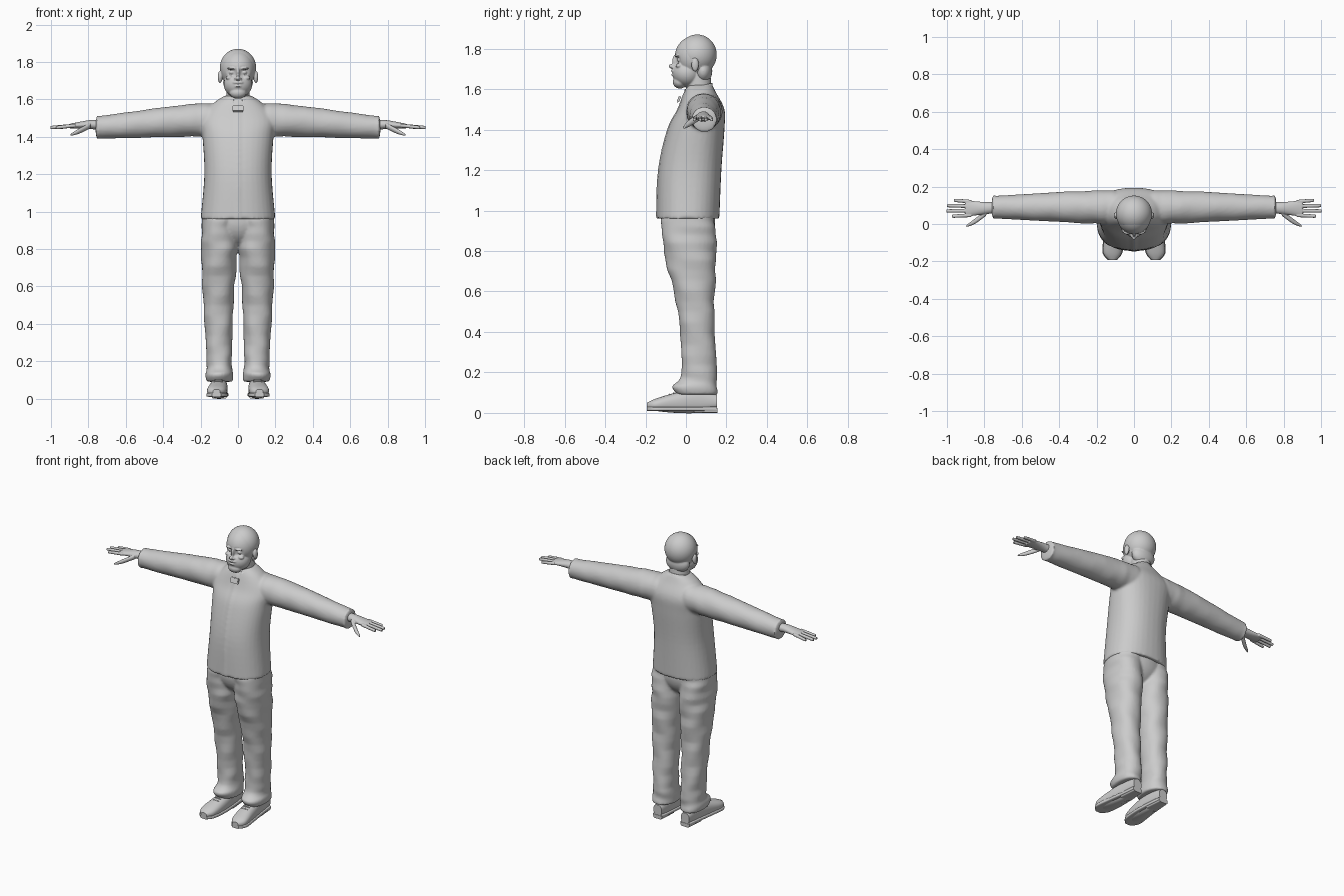
import bpy, bmesh, math
from mathutils import Vector, Matrix

cube = bpy.data.objects.get("Cube")
if cube:
    bpy.data.objects.remove(cube, do_unlink=True)

grey = bpy.data.materials.new("plain grey")
grey.use_nodes = True
colour = (.6, .6, .6, 1)
grey.diffuse_color = colour
grey.node_tree.nodes["Principled BSDF"].inputs["Base Color"].default_value = colour

SIDES = {"left": 1, "right": -1}


def spline(rows, steps=6):
    """Resample rows of numbers with a smooth curve through them."""
    out = []
    last = len(rows) - 1
    for i in range(last):
        before, start = rows[max(i - 1, 0)], rows[i]
        end, after = rows[i + 1], rows[min(i + 2, last)]
        for k in range(steps):
            t = k / steps
            row = []
            for p, q, r, s in zip(before, start, end, after):
                leave, arrive = (r - p) / 2, (s - q) / 2
                bend = 3 * (r - q) - 2 * leave - arrive
                twist = leave + arrive - 2 * (r - q)
                row.append(q + t * (leave + t * (bend + t * twist)))
            out.append(row)
    return out + [list(rows[last])]


def loft(bm, axis, rows, side=1, power=2, fold=0, sides=36):
    """Closed skin over rows: position, centre u, centre v, radius u, radius v (or one radius)."""
    rings = []
    for row in spline(rows):
        position, centre_u, centre_v, radius_u, radius_v = (*row, row[-1])[:5]
        ring = []
        for k in range(sides):
            angle = math.tau * k / sides
            c, s = math.cos(angle), math.sin(angle)
            # Folds are gentle ripples that wander around the limb
            ripple = math.sin(55 * position + 2 * angle) * math.sin(23 * position - angle)
            swell = 1 + fold * ripple
            u = centre_u + radius_u * swell * math.copysign(abs(c) ** (2 / power), c)
            v = centre_v + radius_v * swell * math.copysign(abs(s) ** (2 / power), s)
            x, y, z = {"x": (position, u, v), "y": (u, position, v), "z": (u, v, position)}[axis]
            ring.append(bm.verts.new((side * x, y, z)))
        rings.append(ring)
    for lower, upper in zip(rings, rings[1:]):
        for k in range(sides):
            bm.faces.new((lower[k - 1], lower[k], upper[k], upper[k - 1]))
    bm.faces.new(rings[0])
    bm.faces.new(rings[-1])


def ball(bm, centre, size, side=1):
    """Ellipsoid with the given half sizes."""
    x, y, z = centre
    place = Matrix.Translation((side * x, y, z)) @ Matrix.Diagonal((*size, 1))
    bmesh.ops.create_uvsphere(bm, u_segments=48, v_segments=32, radius=1, matrix=place)


def push(bm, centre, radius, offset):
    """Move the surface near a point, fading out with distance."""
    for vert in bm.verts:
        strength = 1 - (vert.co - Vector(centre)).length / radius
        if strength > 0:
            vert.co += Vector(offset) * strength


def finish(name, bm, voxel=0, smooth=3):
    """Make the object; with a voxel size, blend its pieces into one skin."""
    bmesh.ops.recalc_face_normals(bm, faces=bm.faces)
    mesh = bpy.data.meshes.new(name)
    bm.to_mesh(mesh)
    bm.free()
    mesh.materials.append(grey)
    part = bpy.data.objects.new(name, mesh)
    bpy.context.collection.objects.link(part)
    if voxel:
        blend = part.modifiers.new("blend", "REMESH")
        blend.mode = "VOXEL"
        blend.voxel_size = voxel
        blend.use_smooth_shade = True
        soften = part.modifiers.new("soften", "SMOOTH")
        soften.iterations = smooth
    else:
        bpy.ops.object.select_all(action="DESELECT")
        part.select_set(True)
        bpy.context.view_layer.objects.active = part
        bpy.ops.object.shade_smooth_by_angle(angle=math.radians(40))
    return part


# Jacket: torso, front placket, sleeves and cuff rims
torso = [(.96, 0, .01, .2, .155), (1.2, 0, .02, .18, .155), (1.4, 0, .05, .19, .14),
         (1.5, 0, .075, .2, .115), (1.58, 0, .07, .13, .08), (1.62, 0, .07, .07, .06)]
sleeve = [(.1, .09, 1.49, .09), (.3, .09, 1.485, .085), (.75, .09, 1.45, .06)]
bm = bmesh.new()
loft(bm, "z", torso, power=2.3)
loft(bm, "z", [(z, x, y - depth, .014, .004) for z, x, y, width, depth in torso[:-1]])
for side in SIDES.values():
    loft(bm, "x", sleeve, side, fold=.03)
    ball(bm, (.75, .09, 1.45), (.012, .064, .064), side)
finish("jacket", bm, voxel=.008, smooth=5)

# Standing collar, open at the front and higher at the back
bm = bmesh.new()
columns = []
for k in range(33):
    angle = math.radians(10 * k - 70)
    back = 1 + math.sin(angle)
    columns.append([bm.verts.new((radius * math.cos(angle), .06 + radius * math.sin(angle),
                                  height + .015 * back))
                    for radius, height in ((.085, 1.55), (.074, 1.575), (.07, 1.6))])
for a, b in zip(columns, columns[1:]):
    for j in range(2):
        bm.faces.new((a[j], b[j], b[j + 1], a[j + 1]))
collar = finish("collar", bm)
collar.modifiers.new("thickness", "SOLIDIFY").thickness = .008

# Loose collar tab at the throat
bm = bmesh.new()
place = Matrix.Translation((0, -.035, 1.55)) @ Matrix.Rotation(-.4, 4, "X")
bmesh.ops.create_cube(bm, size=1, matrix=place @ Matrix.Diagonal((.06, .012, .035, 1)))
bmesh.ops.bevel(bm, geom=bm.edges[:], offset=.004, segments=2, affect="EDGES")
finish("collar_tab", bm)

# Trousers: hips and two legs with loose hems
leg = [(1, .1, .01, .09, .13), (.8, .1, .02, .097, .13), (.5, .105, .05, .08, .09),
       (.2, .1, .065, .067, .088), (.13, .1, .045, .074, .11), (.09, .1, .055, .07, .1)]
bm = bmesh.new()
ball(bm, (0, .015, .95), (.18, .13, .14))
for side in SIDES.values():
    loft(bm, "z", leg, side, power=2.2, fold=.05)
finish("trousers", bm, voxel=.008, smooth=4)

upper = [(-.193, .115, .035, .02, .015), (-.15, .115, .04, .05, .03), (-.05, .105, .05, .05),
         (.06, .1, .06, .04, .06), (.153, .1, .055, .03, .035)]
upper[2] += (.05,)
palm = [(.72, .09, 1.46, .03, .025), (.79, .085, 1.465, .032, .024), (.9, .083, 1.457, .044, .012)]
thumb = [(.79, .06, 1.46, .016), (.85, .015, 1.43, .014), (.895, -.01, 1.41, .006)]
for word, side in SIDES.items():
    # Shoe upper with a flat sole, a heel and laces
    bm = bmesh.new()
    loft(bm, "y", upper, side, power=2.3)
    finish(word + "_shoe", bm)
    bm = bmesh.new()
    loft(bm, "y", [(y, x, .02, width + .004, .011) for y, x, z, width, height in upper], side, power=5)
    loft(bm, "y", [(.04, .1, .012, .04, .012), (.155, .1, .012, .03, .012)], side, power=5)
    finish(word + "_sole", bm)
    bm = bmesh.new()
    for i in range(3):
        ball(bm, (.105, .02 * i - .08, .09 + .007 * i), (.025, .004, .005), side)
    finish(word + "_laces", bm)

    # Hand: palm, thumb and four fingers that fan out
    bm = bmesh.new()
    loft(bm, "x", palm, side)
    loft(bm, "x", thumb, side)
    for i in range(4):
        y = .047 + .024 * i
        y_tip = .042 + .028 * i
        reach = 1.004 - .016 * (i - 1.4) ** 2
        loft(bm, "x", [(.87, y, 1.46, .01), (reach - .01, y_tip, 1.45, .009),
                       (reach, y_tip, 1.448, .005)], side)
    finish(word + "_hand", bm, voxel=.003, smooth=2)

# Head: skull with eye sockets, bearded jaw, neck, nose, lips, eyes, brows and ears
bm = bmesh.new()
ball(bm, (0, .045, 1.76), (.092, .1, .103))
ball(bm, (0, .005, 1.68), (.076, .072, .07))
ball(bm, (0, -.03, 1.635), (.045, .035, .032))
for side in SIDES.values():
    push(bm, (.034 * side, -.05, 1.745), .035, (0, .018, 0))
    ball(bm, (.034, -.03, 1.744), (.014, .014, .011), side)
    ball(bm, (.034, -.045, 1.765), (.024, .012, .006), side)
    ball(bm, (.045, -.035, 1.715), (.02, .016, .012), side)
    ball(bm, (.013, -.062, 1.708), (.008, .01, .007), side)
    ball(bm, (.096, .045, 1.72), (.012, .018, .033), side)
ball(bm, (0, -.052, 1.74), (.009, .016, .03))
ball(bm, (0, -.07, 1.713), (.011, .016, .011))
ball(bm, (0, -.06, 1.69), (.03, .014, .008))
ball(bm, (0, -.06, 1.67), (.02, .014, .006))
loft(bm, "z", [(1.53, 0, .07, .065), (1.68, 0, .06, .06)])
finish("head", bm, voxel=.004, smooth=2)

# Short hair over the crown, back and nape
bm = bmesh.new()
ball(bm, (0, .055, 1.77), (.097, .097, .1))
ball(bm, (0, .085, 1.69), (.08, .045, .06))
finish("hair", bm, voxel=.005)
